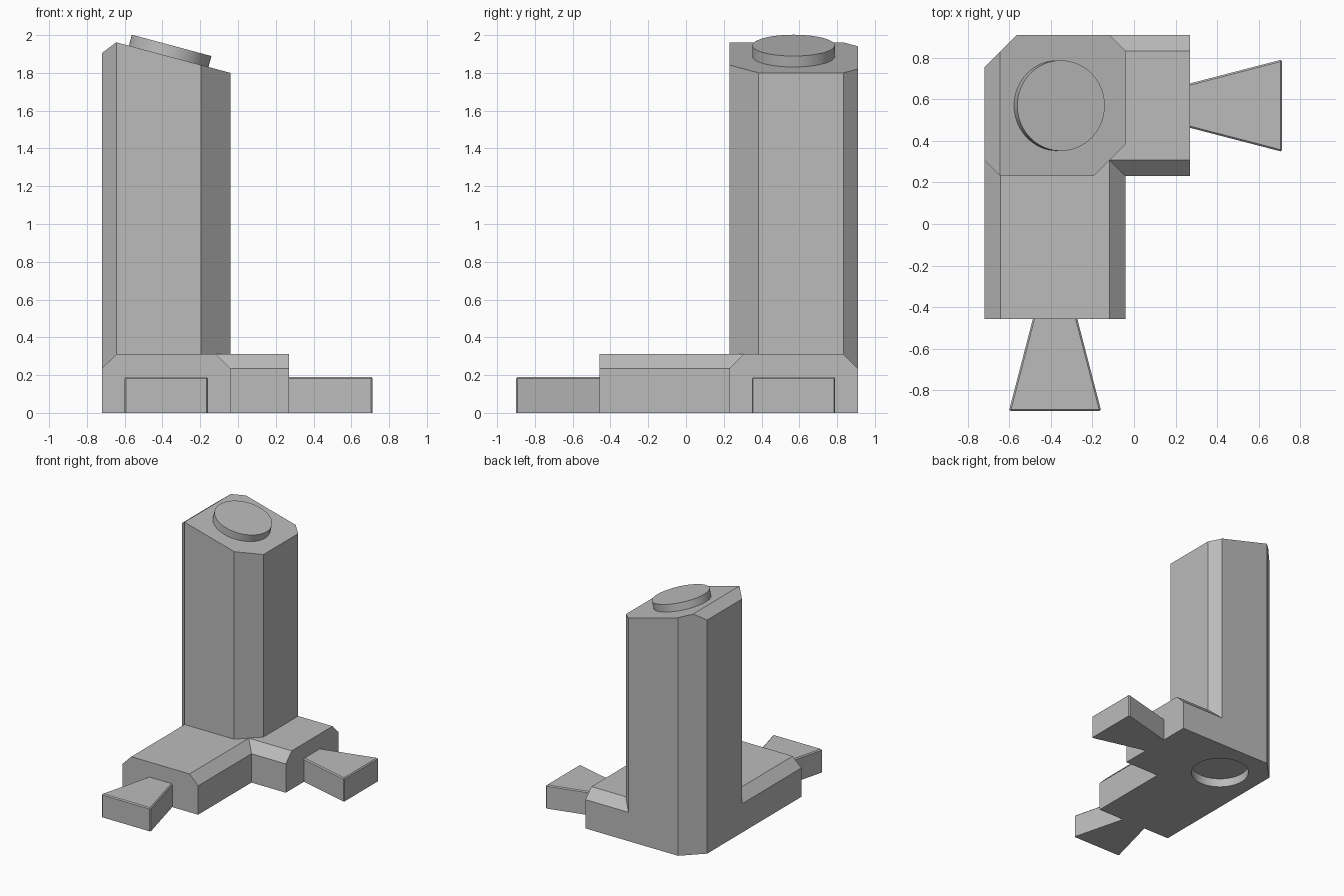
import bpy, bmesh, math
from mathutils import Matrix, Vector

if "Cube" in bpy.data.objects:
    bpy.data.objects.remove(bpy.data.objects["Cube"])

grey = bpy.data.materials.new("plain grey")
grey.diffuse_color = (0.5, 0.5, 0.5, 1)
grey.use_nodes = True
grey.node_tree.nodes["Principled BSDF"].inputs["Base Color"].default_value = grey.diffuse_color

X0, X1, Y0, Y1 = -0.72, -0.04, 0.23, 0.91   # tower footprint
CX, CY = -0.38, 0.57                        # tower centre
C, B, H = 0.077, 0.155, 0.312               # small chamfer, big chamfer, base height
TILT = math.radians(15)


def make(name, bm):
    bmesh.ops.recalc_face_normals(bm, faces=bm.faces)
    me = bpy.data.meshes.new(name)
    bm.to_mesh(me)
    bm.free()
    ob = bpy.data.objects.new(name, me)
    me.materials.append(grey)
    bpy.context.collection.objects.link(ob)
    return ob


def prism(points, vec):
    """Extrude a closed 3D outline along a vector."""
    bm = bmesh.new()
    f = bm.faces.new([bm.verts.new(p) for p in points])
    r = bmesh.ops.extrude_face_region(bm, geom=[f], use_keep_orig=True)
    verts = [g for g in r["geom"] if isinstance(g, bmesh.types.BMVert)]
    bmesh.ops.translate(bm, verts=verts, vec=vec)
    return bm


def slice_top(bm, co, no):
    """Cut away everything above a plane and cap the cut."""
    r = bmesh.ops.bisect_plane(bm, geom=bm.verts[:] + bm.edges[:] + bm.faces[:],
                               plane_co=co, plane_no=no, clear_outer=True)
    edges = [g for g in r["geom_cut"] if isinstance(g, bmesh.types.BMEdge)]
    bmesh.ops.edgeloop_fill(bm, edges=edges)


def disc(name, radius, depth, matrix):
    bm = bmesh.new()
    bmesh.ops.create_cone(bm, cap_ends=True, segments=64, radius1=radius,
                          radius2=radius, depth=depth, matrix=matrix)
    return make(name, bm)


def boolean(ob, other, op):
    mod = ob.modifiers.new(op.lower(), 'BOOLEAN')
    mod.operation, mod.object, mod.solver = op, other, 'EXACT'
    bpy.context.view_layer.objects.active = ob
    bpy.ops.object.modifier_apply(modifier=mod.name)
    bpy.data.objects.remove(other)


# Tower: chamfered square column with a sloped top
outline = [(X0 + C, Y0), (X1 - B, Y0), (X1, Y0 + B), (X1, Y1 - C),
           (X1 - C, Y1), (X0 + B, Y1), (X0, Y1 - B), (X0, Y0 + C)]
bm = prism([(x, y, 0) for x, y in outline], (0, 0, 2.2))
slope = Vector((math.sin(TILT), 0, math.cos(TILT)))
slice_top(bm, (X1, 0, 1.8), slope)
slice_top(bm, (X0, 0, 1.905), (-0.057, 0, 0.075))
body = make("tower_and_base", bm)


# Base arms: flat bars with chamfered top edges
def arm_profile(a, b):
    return [(a, 0), (b, 0), (b, H - C), (b - C, H), (a + C, H), (a, H - C)]


front_arm = make("front_arm", prism([(x, -0.457, z) for x, z in arm_profile(X0, X1)],
                                    (0, 0.85, 0)))
side_arm = make("side_arm", prism([(0.27, y, z) for y, z in arm_profile(Y0, Y1)],
                                  (-0.5, 0, 0)))
boolean(body, front_arm, 'UNION')
boolean(body, side_arm, 'UNION')

# Round socket under the tower
boolean(body, disc("socket_cutter", 0.218, 0.14, Matrix.Translation((CX, CY, 0))),
        'DIFFERENCE')


# Flared connectors at the arm ends
def connector(name, place):
    pts = [(0, -0.107), (0.443, -0.222), (0.443, 0.222), (0, 0.107)]
    bm = prism([place @ Vector((x, y, 0)) for x, y in pts], (0, 0, 0.19))
    inv = place.inverted()
    edges = [e for e in bm.edges
             if all((inv @ v.co).x > 0.1 for v in e.verts)
             and max(v.co.z for v in e.verts) > 0.1]
    edges += [e for e in bm.edges if all(v.co.z > 0.1 for v in e.verts)
              and abs((inv @ e.verts[0].co).x - (inv @ e.verts[1].co).x) > 0.1]
    bmesh.ops.bevel(bm, geom=edges, offset=0.008, segments=1, affect='EDGES')
    make(name, bm)


connector("side_connector", Matrix.Translation((0.27, CY, 0)))
connector("front_connector", Matrix.Translation((CX, -0.457, 0))
          @ Matrix.Rotation(-math.pi / 2, 4, 'Z'))

# Tilted round cap on the sloped top
cap_base = Vector((-0.367, CY, 1.8 + 0.327 * math.tan(TILT)))
cap = disc("top_cap", 0.218, 0.07, Matrix.Translation(cap_base + slope * 0.025)
           @ Matrix.Rotation(TILT, 4, 'Y'))

# Smooth round walls, sharp edges elsewhere
for ob in (cap, body):
    bpy.ops.object.select_all(action='DESELECT')
    ob.select_set(True)
    bpy.context.view_layer.objects.active = ob
    bpy.ops.object.shade_smooth_by_angle(angle=math.radians(20))
